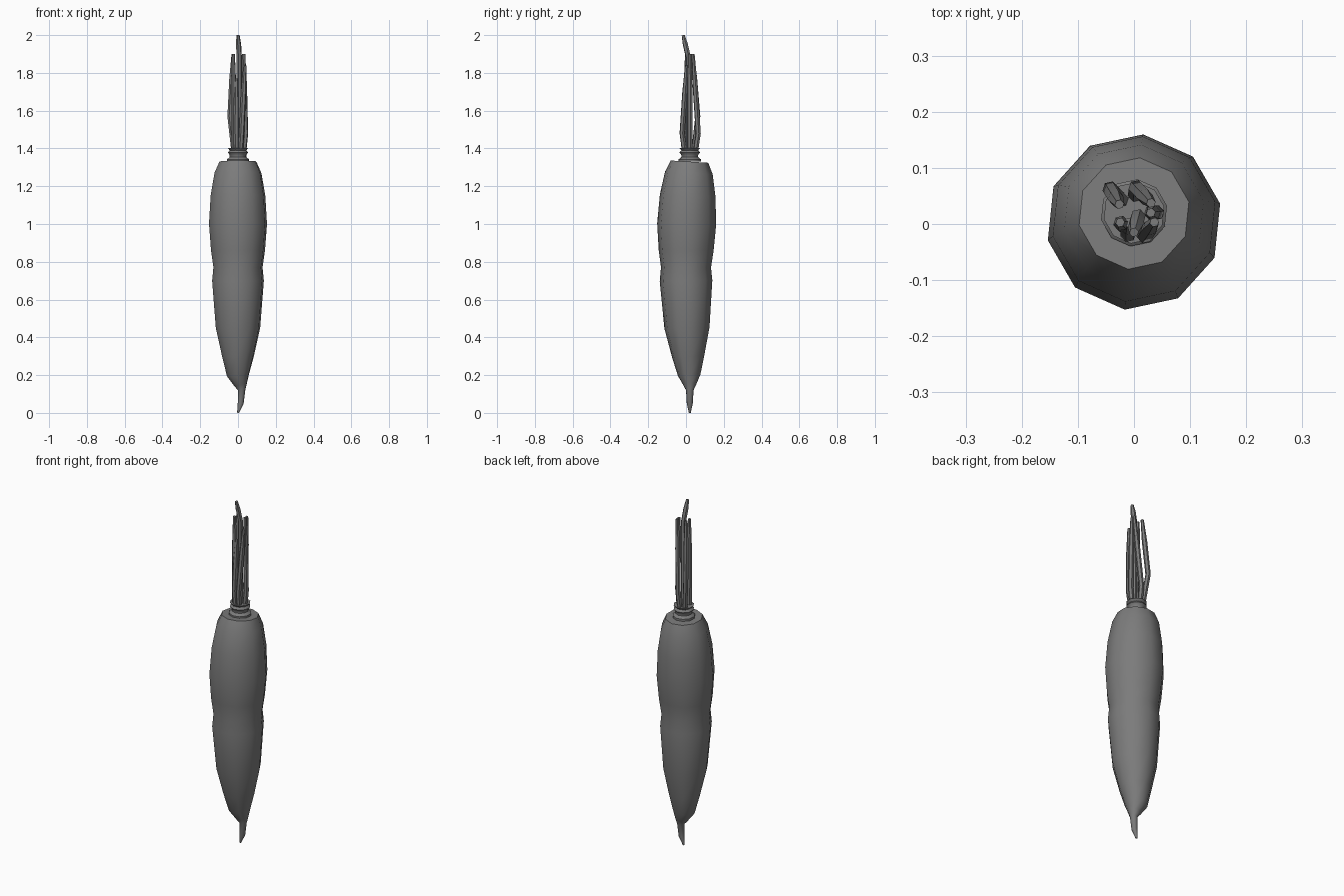
import bpy, bmesh, math
from mathutils import Vector

default_cube = bpy.data.objects.get("Cube")
if default_cube:
    bpy.data.objects.remove(default_cube)

color = (0.2, 0.2, 0.2, 1)
grey = bpy.data.materials.new("mid grey")
grey.use_nodes = True
grey.diffuse_color = color
grey.node_tree.nodes["Principled BSDF"].inputs["Base Color"].default_value = color

UP = Vector((0, 0, 1))
CROWN = Vector((0, 0.02, 0))


def polar(degrees, radius):
    angle = math.radians(degrees)
    return Vector((math.cos(angle), math.sin(angle), 0)) * radius


def loft(name, centres, radii, sides):
    """Skin a capped tube whose end rings face along the path."""
    bm = bmesh.new()
    loops = []
    for index, (centre, radius) in enumerate(zip(centres, radii)):
        before = centres[max(index - 1, 0)]
        after = centres[min(index + 1, len(centres) - 1)]
        turn = UP.rotation_difference(after - before)
        ring = [polar(12 + 360 * side / sides, radius) for side in range(sides)]
        loops.append([bm.verts.new(centre + turn @ point) for point in ring])
    for low, high in zip(loops, loops[1:]):
        for side in range(sides):
            following = (side + 1) % sides
            bm.faces.new((low[side], low[following], high[following], high[side]))
    bm.faces.new(reversed(loops[0]))
    bm.faces.new(loops[-1])
    mesh = bpy.data.meshes.new(name)
    bm.to_mesh(mesh)
    bm.free()
    mesh.materials.append(grey)
    part = bpy.data.objects.new(name, mesh)
    bpy.context.collection.objects.link(part)
    bpy.ops.object.select_all(action="DESELECT")
    part.select_set(True)
    bpy.context.view_layer.objects.active = part
    bpy.ops.object.shade_smooth_by_angle(angle=math.radians(45))


def root_centre(height):
    """The root bows gently in depth and its tail kinks sideways."""
    kink = math.sin(math.pi * height / 0.2) if height < 0.2 else 0
    bow = min(((height - 0.75) / 0.6) ** 2, 1)
    return Vector((kink * 0.02, bow * 0.02, height))


def stalk(name, foot_angle, tip_angle, bow, tip, top, bend=1.48):
    """A cut leaf stalk that leaves the collar, bends, then leans to its tip."""
    foot = CROWN + polar(foot_angle, min(bow, 0.03)) + UP * 1.38
    elbow = CROWN + polar(foot_angle, bow) + UP * bend
    end = CROWN + polar(tip_angle, tip) + UP * top
    middle = elbow.lerp(end, 0.6)
    thick = 0.014
    loft(name + "_stalk", [foot, elbow, middle, end],
         [thick, thick, thick, thick * 0.6], 6)


# Root: thin tail, swelling body, pinched waist, rounded shoulder
root_profile = {
    0: 0.005, 0.05: 0.016, 0.12: 0.02, 0.15: 0.035, 0.2: 0.06, 0.3: 0.086,
    0.45: 0.12, 0.7: 0.14, 0.77: 0.133, 0.86: 0.146, 1: 0.157,
    1.15: 0.148, 1.27: 0.127, 1.33: 0.1,
}
loft("root", [root_centre(height) for height in root_profile],
     list(root_profile.values()), 10)

# Ridged collar on the crown
wide, ridge, neck = 0.06, 0.055, 0.045
collar_radii = [wide, wide, neck, neck, ridge, neck, ridge]
loft("collar",
     [CROWN + UP * (1.33 + 0.012 * step) for step in range(len(collar_radii))],
     collar_radii, 10)

# Bundle of cut leaf stalks
stalk("outer_left", 135, 150, bow=0.06, tip=0.03, top=1.9, bend=1.57)
stalk("back", 85, 30, bow=0.045, tip=0.035, top=1.9)
stalk("right", 0, 0, bow=0.04, tip=0.03, top=1.9)
stalk("front", 255, 240, bow=0.04, tip=0.02, top=1.77)
stalk("front_right", 295, 335, bow=0.045, tip=0.04, top=1.84)
stalk("left", 225, 215, bow=0.03, tip=0.03, top=1.9)
stalk("centre", 315, 270, bow=0.01, tip=0.035, top=2, bend=1.88)
